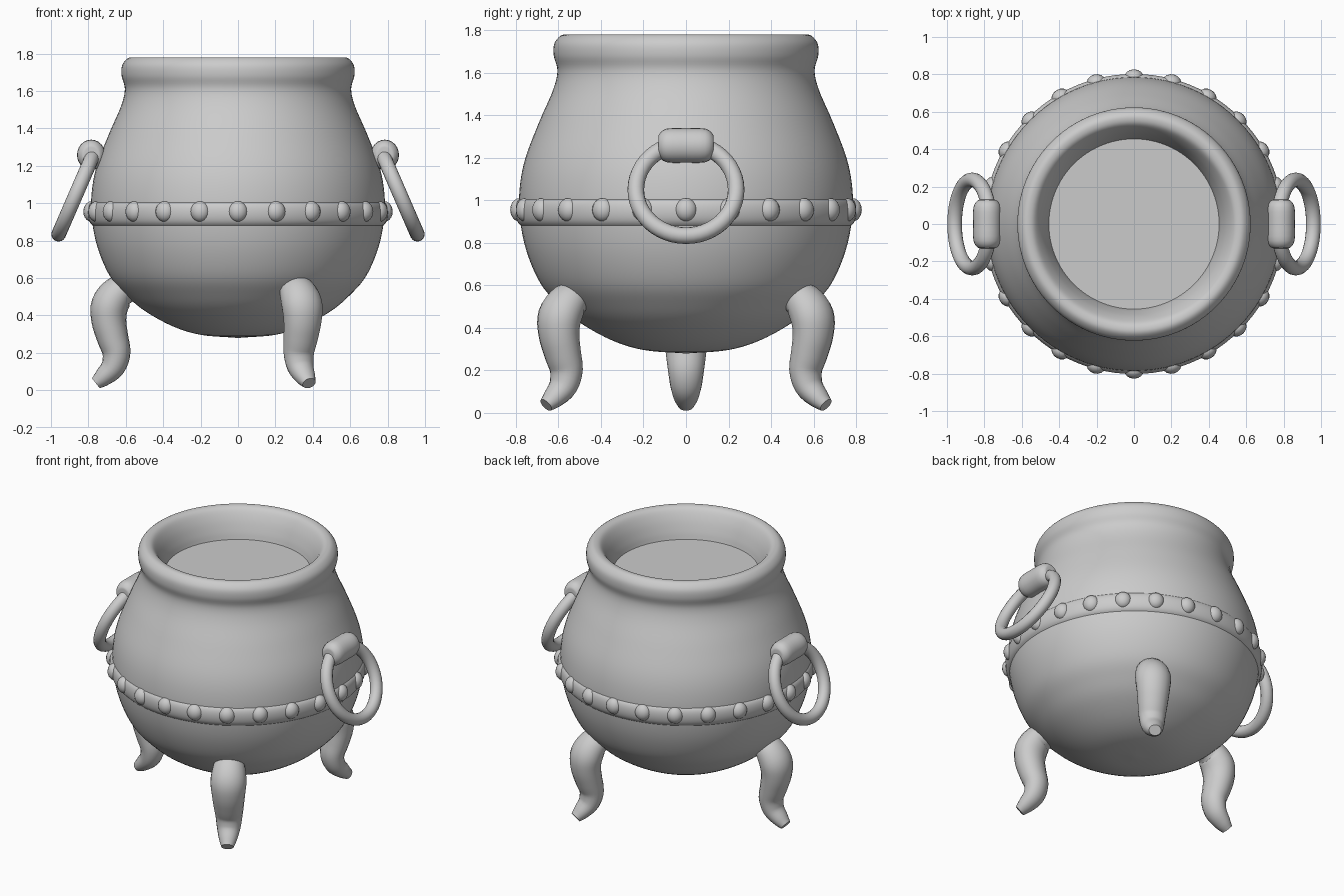
import bpy, bmesh
from math import sin, cos, pi, radians, atan2
from mathutils import Vector, Matrix

if "Cube" in bpy.data.objects:
    bpy.data.objects.remove(bpy.data.objects["Cube"])


def spline(pts, n=5):
    """Smooth (Catmull-Rom) curve through the given points."""
    p = [Vector(q) for q in pts]
    p = [2 * p[0] - p[1]] + p + [2 * p[-1] - p[-2]]
    out = []
    for a, b, c, d in zip(p, p[1:], p[2:], p[3:]):
        for k in range(n):
            t = k / n
            out.append(0.5 * (2 * b + (c - a) * t + (2 * a - 5 * b + 4 * c - d) * t * t
                              + (3 * b - a - 3 * c + d) * t ** 3))
    return out + [p[-2]]


def skin(name, rings, closed=False, caps=True, angle=40):
    """Join equal-length rings of points into a smooth surface."""
    bm = bmesh.new()
    vs = [[bm.verts.new(v) for v in r] for r in rings]
    n = len(rings[0])
    pairs = list(zip(vs, vs[1:])) + ([(vs[-1], vs[0])] if closed else [])
    for a, b in pairs:
        for i in range(n):
            j = (i + 1) % n
            bm.faces.new((a[i], a[j], b[j], b[i]))
    if caps and not closed:
        bm.faces.new(vs[0][::-1])
        bm.faces.new(vs[-1])
    return finish(name, bm, angle)


def finish(name, bm, angle=40):
    bmesh.ops.recalc_face_normals(bm, faces=bm.faces)
    me = bpy.data.meshes.new(name)
    bm.to_mesh(me)
    bm.free()
    ob = bpy.data.objects.new(name, me)
    bpy.context.collection.objects.link(ob)
    bpy.ops.object.select_all(action='DESELECT')
    ob.select_set(True)
    bpy.context.view_layer.objects.active = ob
    bpy.ops.object.shade_smooth_by_angle(angle=radians(angle))
    return ob


def lathe(name, profile, seg=96, closed=False):
    rings = [[(r * cos(2 * pi * i / seg), r * sin(2 * pi * i / seg), z) for i in range(seg)]
             for r, z in profile]
    return skin(name, rings, closed)


# Pot body: outside, rolled rim, inner neck, capped by the flat contents surface
outer = spline([(0.01, 0.28), (0.2, 0.296), (0.35, 0.342), (0.5, 0.425), (0.6, 0.51),
                (0.685, 0.61), (0.75, 0.76), (0.782, 0.92), (0.782, 1.06), (0.755, 1.2),
                (0.69, 1.37), (0.625, 1.52), (0.605, 1.61), (0.622, 1.68), (0.62, 1.735),
                (0.595, 1.77), (0.565, 1.78), (0.53, 1.765), (0.495, 1.71), (0.468, 1.64),
                (0.455, 1.59)])
lathe("pot_body", outer + [Vector((0.01, 1.59))])

# Raised band around the belly
lathe("belly_band", spline([(0.765, 0.87), (0.79, 0.895), (0.801, 0.93), (0.801, 0.97),
                            (0.79, 1.0), (0.765, 1.02)], 3))

# Ring of low rivets on the band
bm = bmesh.new()
for i in range(24):
    m = (Matrix.Rotation(2 * pi * i / 24, 4, 'Z') @ Matrix.Translation((0.783, 0, 0.955))
         @ Matrix.Diagonal((0.044, 0.052, 0.055, 1)))
    bmesh.ops.create_uvsphere(bm, u_segments=16, v_segments=10, radius=1, matrix=m)
finish("band_rivets", bm)

# Three curved legs: (distance from centre, height, radius)
path = spline([(0.57, 0.55, 0.07), (0.635, 0.525, 0.09), (0.685, 0.455, 0.1),
               (0.69, 0.37, 0.093), (0.67, 0.28, 0.084), (0.65, 0.2, 0.075),
               (0.668, 0.125, 0.065), (0.72, 0.07, 0.05), (0.76, 0.037, 0.034)], 4)
for name, ang in (("left_leg", 180), ("front_leg", -60), ("back_leg", 60)):
    rot = Matrix.Rotation(radians(ang), 3, 'Z')
    rings = []
    for k, p in enumerate(path):
        d = path[min(k + 1, len(path) - 1)] - path[max(k - 1, 0)]
        side = Vector((-d.y, 0, d.x)).normalized()
        rings.append([rot @ (Vector((p.x, 0, p.y)) + side * p.z * cos(2 * pi * i / 20)
                             + Vector((0, 1.13 * p.z * sin(2 * pi * i / 20), 0)))
                      for i in range(20)])
    skin(name, rings)

# Handles: a rounded lug with a hanging, tilted ring on each side
for name, s in (("right", 1), ("left", -1)):
    lug = spline([(-0.13, 0.035, 0), (-0.125, 0.055, 0), (-0.09, 0.079, 0), (0, 0.081, 0),
                  (0.09, 0.079, 0), (0.125, 0.055, 0), (0.13, 0.035, 0)], 3)
    skin(name + "_handle_lug",
         [[(s * (0.785 + 0.93 * p.y * cos(2 * pi * i / 24)), p.x,
            1.258 + p.y * sin(2 * pi * i / 24)) for i in range(24)] for p in lug])
    tilt = Matrix.Translation((s * 0.865, 0, 1.05)) @ Matrix.Rotation(-s * radians(23.5), 4, 'Y')
    rings = []
    for k in range(48):
        a = 2 * pi * k / 48
        rings.append([tilt @ Vector((0.039 * sin(b), (0.236 + 0.039 * cos(b)) * cos(a),
                                     (0.236 + 0.039 * cos(b)) * sin(a)))
                      for b in (2 * pi * i / 16 for i in range(16))])
    skin(name + "_handle_ring", rings, closed=True)
